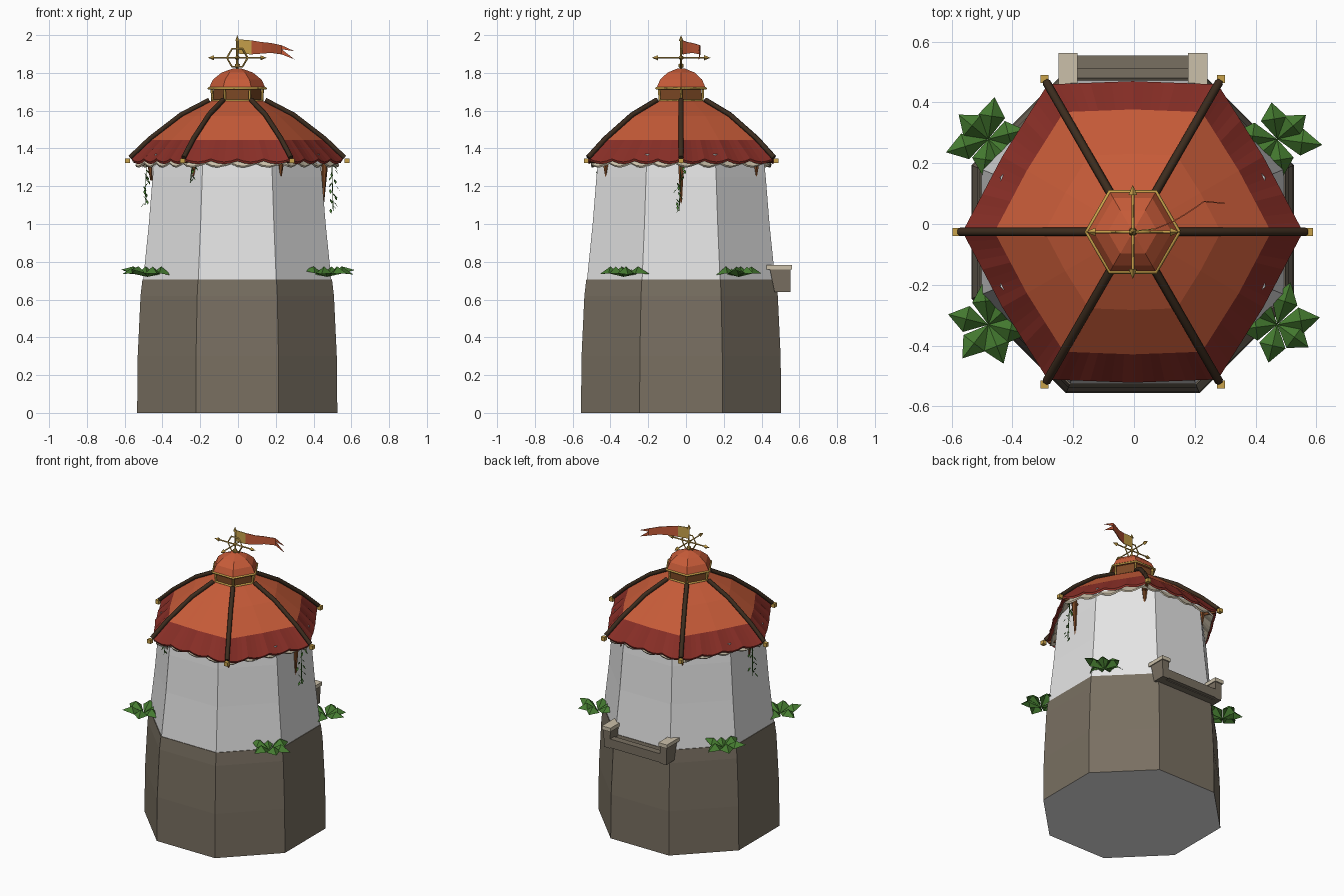
import bpy, bmesh, math, random
from mathutils import Vector, Matrix

random.seed(4)
if "Cube" in bpy.data.objects:
    bpy.data.objects.remove(bpy.data.objects["Cube"])
CENTRE = Vector((-0.004, -0.026, 0))


def material(name, *rgb):
    m = bpy.data.materials.new(name)
    m.use_nodes = True
    m.diffuse_color = (*rgb, 1)
    m.node_tree.nodes["Principled BSDF"].inputs["Base Color"].default_value = (*rgb, 1)
    return m


plaster = material("white plaster", .78, .78, .78)
stone = material("grey brown stone", .19, .16, .12)
tile = material("orange red tile", .57, .105, .04)
eave_red = material("dark red tile", .25, .028, .02)
wood = material("dark wood", .045, .025, .013)
peg_wood = material("brown wood", .2, .065, .018)
gold = material("gold", .58, .36, .07)
cream = material("cream", .6, .53, .4)
green = material("leaf green", .06, .2, .03)


def add(name, bm, *mats, loc=(0, 0, 0), normals=True):
    if normals:
        bmesh.ops.recalc_face_normals(bm, faces=bm.faces)
    me = bpy.data.meshes.new(name)
    bm.to_mesh(me)
    bm.free()
    for m in mats:
        me.materials.append(m)
    ob = bpy.data.objects.new(name, me)
    ob.location = CENTRE + Vector(loc)
    bpy.context.collection.objects.link(ob)
    return ob


def loft(rings, bands=None, cap=(True, True)):
    """Skin closed rings of points; bands gives the material index per band."""
    bm = bmesh.new()
    vs = [[bm.verts.new(p) for p in r] for r in rings]
    n = len(vs[0])
    for k in range(len(vs) - 1):
        for i in range(n):
            j = (i + 1) % n
            f = bm.faces.new((vs[k][i], vs[k][j], vs[k + 1][j], vs[k + 1][i]))
            f.material_index = bands[k] if bands else 0
    if cap[0]:
        bm.faces.new(vs[0][::-1])
    if cap[1]:
        bm.faces.new(vs[-1])
    return bm


def polar(r, a, z=0):
    return Vector((r * math.cos(a), r * math.sin(a), z))


def ring(n, r, z, turn=0):
    return [polar(r, turn + math.tau * i / n, z) for i in range(n)]


def tube(name, pts, r, mat, sides=4):
    cu = bpy.data.curves.new(name, "CURVE")
    cu.dimensions = "3D"
    cu.bevel_depth = r
    cu.bevel_resolution = sides // 2 - 2
    cu.use_fill_caps = True
    sp = cu.splines.new("POLY")
    sp.points.add(len(pts) - 1)
    for p, q in zip(sp.points, pts):
        p.co = (*q, 1)
    cu.materials.append(mat)
    ob = bpy.data.objects.new(name, cu)
    ob.location = CENTRE
    bpy.context.collection.objects.link(ob)


def box(name, lo, hi, mat):
    lo, hi = Vector(lo), Vector(hi)
    bm = bmesh.new()
    bmesh.ops.create_cube(bm, size=1)
    bmesh.ops.scale(bm, vec=hi - lo, verts=bm.verts)
    add(name, bm, mat, loc=(lo + hi) / 2)


def cone(name, base, tip, r1, r2, mat, sides=6):
    base, tip = Vector(base), Vector(tip)
    d = tip - base
    bm = bmesh.new()
    bmesh.ops.create_cone(bm, cap_ends=True, segments=sides, radius1=r1, radius2=r2, depth=d.length)
    bmesh.ops.transform(bm, matrix=d.to_track_quat("Z", "Y").to_matrix().to_4x4(), verts=bm.verts)
    add(name, bm, mat, loc=(base + tip) / 2)


# Eight-sided tower: stone foot below, plaster above
OCT = 1 / math.cos(math.pi / 8)
foot = [(.53, 0), (.527, .3), (.512, .62), (.502, .705)]
wall = [(.498, .705), (.468, 1), (.448, 1.25), (.435, 1.37)]
tower = loft([ring(8, r * OCT, z, math.pi / 8) for r, z in foot + wall],
             [0, 0, 0, 0, 1, 1, 1])
for f in tower.faces:
    if len(f.verts) == 8:
        f.material_index = 1
add("tower", tower, stone, plaster)

# Six-cornered domed roof with a rippled eave
STEPS = 96


def roof_ring(r, z, ripple=0, phase=0):
    pts = []
    for i in range(STEPS):
        k, t = divmod(i * 12 / STEPS, 1)
        a, b = [polar(r * (1 if j % 2 == 0 else .885), math.tau * j / 12) for j in (k, k + 1)]
        p = a.lerp(b, t)
        p.z = z - ripple * abs(math.sin(math.tau * i / STEPS * 12 + phase))
        pts.append(p)
    return pts


ROOF = [(.56, 1.345), (.455, 1.445), (.29, 1.572), (.14, 1.65)]
rings = [roof_ring(.43, 1.425), roof_ring(.555, 1.333, .016)]
rings += [roof_ring(r, z, .016 if i == 0 else 0) for i, (r, z) in enumerate(ROOF)]
add("roof", loft(rings, [1, 1, 1, 0, 0], (False, True)), tile, eave_red)
lining = [roof_ring(.44, 1.405), roof_ring(.535, 1.32, .022, .9),
          roof_ring(.54, 1.328, .022, .9), roof_ring(.45, 1.412)]
add("eave_lining", loft(lining, cap=(False, False)), cream)

# Roof ribs, gold rib ends and hanging pegs at each corner
for i in range(6):
    a = math.tau * i / 6
    tube(f"roof_rib_{i}", [polar(r + .008, a, z + .007) for r, z in ROOF], .014, wood, 6)
    bm = bmesh.new()
    bmesh.ops.create_cube(bm, size=.026)
    add(f"rib_end_{i}", bm, gold, loc=polar(.58, a, 1.335))
    drop = .23 if i == 0 else .11
    cone(f"corner_peg_{i}", polar(.465, a, 1.36), polar(.455, a, 1.34 - drop), .02, .005, peg_wood)
    tube(f"corner_brace_{i}", [polar(.44, a, 1.33), polar(.55, a, 1.335)], .011, peg_wood)

# Lantern with gold frames under a small dome
add("lantern", loft([ring(6, .125, 1.63), ring(6, .125, 1.725)]), peg_wood)
for name, r, z in (("lower_frame", .133, 1.652), ("upper_frame", .152, 1.718)):
    hexagon = ring(6, r, z)
    tube(name, hexagon + hexagon[:1], .007, gold)
for i in range(6):
    a = math.tau * i / 6
    tube(f"lantern_post_{i}", [polar(.13, a, 1.645), polar(.135, a, 1.72)], .007, gold)
dome = [(.15, 1.72), (.128, 1.765), (.082, 1.802), (.02, 1.824)]
add("dome", loft([ring(6, r, z) for r, z in dome]), tile)

# Weather vane
tube("vane_pole", [(0, 0, 1.8), (0, 0, 1.98)], .006, gold)
cone("pole_tip", (0, 0, 1.97), (0, 0, 2), .012, 0, gold)
for name, z, r in (("pole_ball", 1.838, .016), ("hub", 1.88, .014)):
    bm = bmesh.new()
    bmesh.ops.create_icosphere(bm, subdivisions=1, radius=r)
    add(name, bm, gold, loc=(0, 0, z))
wheel = [(p.x, 0, 1.88 + p.y) for p in ring(6, .055, 0)]
tube("vane_wheel", wheel + wheel[:1], .005, gold)
for i in range(4):
    a = math.tau * i / 4
    tube(f"vane_arm_{i}", [polar(0, a, 1.88), polar(.13, a, 1.88)], .005, gold)
    cone(f"arm_tip_{i}", polar(.122, a, 1.88), polar(.155, a, 1.88), .014, 0, gold, 4)

# Curling pennant with a gold hoist and a forked tail
path = [(0, 0), (.075, .008), (.13, .03), (.18, .06), (.235, .098)]
tops = [1.978, 1.972, 1.963, 1.958, 1.946]
lows = [1.902, 1.898, 1.902, 1.906, 1.898]
bm = bmesh.new()
up = [bm.verts.new((x, y, z)) for (x, y), z in zip(path, tops)]
down = [bm.verts.new((x, y, z)) for (x, y), z in zip(path, lows)]
for i in range(4):
    f = bm.faces.new((down[i], down[i + 1], up[i + 1], up[i]))
    f.material_index = min(i, 1)
notch = bm.verts.new((.235, .098, 1.925))
for edge, z in ((up[-1], 1.915), (down[-1], 1.872)):
    f = bm.faces.new((edge, notch, bm.verts.new((.302, .092, z))))
    f.material_index = 1
flag = add("pennant", bm, gold, tile)
flag.modifiers.new("thickness", "SOLIDIFY").thickness = .004

# Balcony on the back: sill, outer rail and capped end posts
box("balcony_sill", (-.2, .46, .64), (.2, .555, .668), stone)
box("balcony_rail", (-.2, .535, .645), (.2, .58, .705), stone)
for side, x in (("right", -.213), ("left", .213)):
    post = [[(x + sx * w, y0 if sy < 0 else .58, z) for sx, sy in ((-1, -1), (1, -1), (1, 1), (-1, 1))]
            for w, y0, z in ((.022, .495, .64), (.026, .47, .76))]
    add(f"balcony_post_{side}", loft(post), stone)
    box(f"post_cap_{side}", (x - .032, .452, .758), (x + .032, .588, .783), cream)


# Folded leaves
def leaf(bm, base, direction, length, width, rise, fall):
    d = Vector(direction).normalized()
    s = Vector((-d.y, d.x, 0)) * width
    mid = base + d * length * .55
    b, m, t = [bm.verts.new(p) for p in (base, mid + Vector((0, 0, rise)),
                                         base + d * length + Vector((0, 0, fall)))]
    for k in (1, -1):
        e = bm.verts.new(mid + s * k + Vector((0, 0, rise * .35)))
        bm.faces.new((b, e, m) if k < 0 else (b, m, e))
        bm.faces.new((m, e, t) if k < 0 else (m, t, e))


# Leaf clumps on the stone ledge at the diagonals
for i in range(4):
    a = math.tau * (i + .5) / 4
    bm = bmesh.new()
    for k in range(6):
        turn = a + math.tau * (k + random.uniform(-.15, .15)) / 6
        leaf(bm, Vector((0, 0, 0)), polar(1, turn), random.uniform(.12, .155), .044,
             .055, random.uniform(0, .045))
    spot = Vector((.475 * (1 if math.cos(a) > 0 else -1), .305 * (1 if math.sin(a) > 0 else -1), .72))
    add(f"leaf_clump_{i}", bm, green, loc=spot, normals=False)

# Trailing vines under the eave
for i, (angle, r, length, count) in enumerate(((0, .5, .26, 15), (math.pi, .48, .23, 13),
                                              (math.tau * 2 / 3, .47, .1, 6))):
    bm = bmesh.new()
    for k in range(count):
        z = 1.325 - length * k / count
        base = polar(r + random.uniform(-.01, .02), angle + random.uniform(-.06, .04), z)
        leaf(bm, base, polar(1, random.uniform(0, math.tau), -1.2), .036, .012, .006, 0)
    add(f"vine_{i}", bm, green, normals=False)
    tube(f"vine_stem_{i}", [polar(r, angle, 1.34), polar(r + .008, angle - .02, 1.33 - length)],
         .0025, green)
